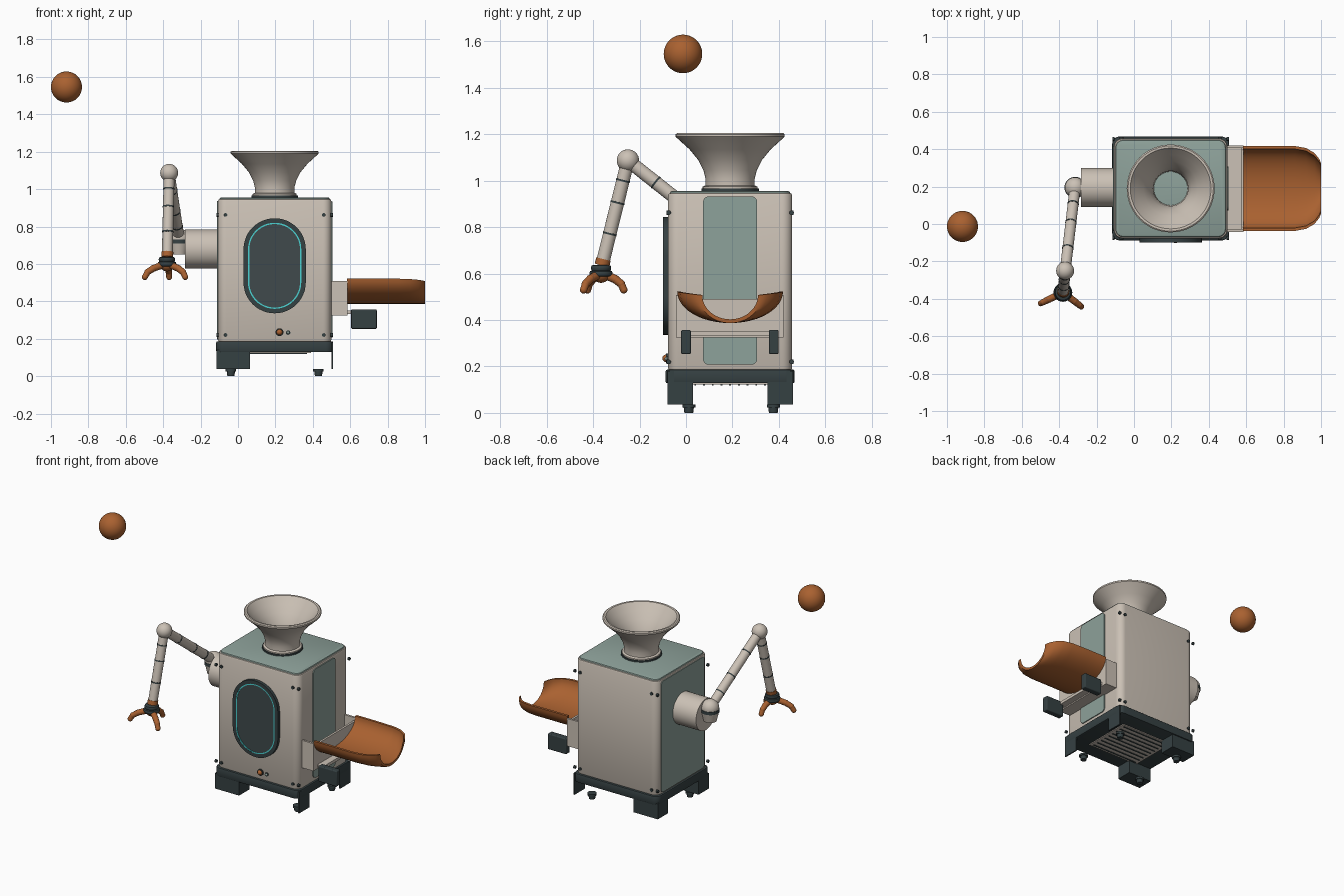
import bpy, bmesh, math
from mathutils import Vector, Matrix

if "Cube" in bpy.data.objects:
    bpy.data.objects.remove(bpy.data.objects["Cube"])

CX, CY = 0.196, 0.19   # vertical axis of the machine


def mat(name, r, g, b):
    m = bpy.data.materials.new(name)
    m.diffuse_color = (r, g, b, 1)
    m.use_nodes = True
    m.node_tree.nodes["Principled BSDF"].inputs["Base Color"].default_value = m.diffuse_color
    return m


BEIGE = mat("warm_beige", 0.60, 0.535, 0.465)
TEAL = mat("sage_teal", 0.27, 0.36, 0.325)
DARK = mat("dark_slate", 0.036, 0.052, 0.055)
GLASS = mat("screen_slate", 0.05, 0.068, 0.072)
ORANGE = mat("copper_orange", 0.40, 0.12, 0.03)
CYAN = mat("bright_cyan", 0.07, 0.65, 0.65)


def finish(name, bm, m, smooth=True):
    bmesh.ops.recalc_face_normals(bm, faces=bm.faces)
    me = bpy.data.meshes.new(name)
    bm.to_mesh(me)
    bm.free()
    me.materials.append(m)
    ob = bpy.data.objects.new(name, me)
    bpy.context.collection.objects.link(ob)
    if smooth:
        bpy.ops.object.select_all(action='DESELECT')
        ob.select_set(True)
        bpy.context.view_layer.objects.active = ob
        bpy.ops.object.shade_smooth_by_angle(angle=math.radians(35))
    return ob


def box(name, x, y, z, m, bevel=0.0):
    """Box from (min, max) pairs."""
    bm = bmesh.new()
    size = [b - a for a, b in (x, y, z)]
    mid = [(a + b) / 2 for a, b in (x, y, z)]
    bmesh.ops.create_cube(bm, size=1, matrix=Matrix.Translation(mid) @ Matrix.Diagonal((*size, 1)))
    ob = finish(name, bm, m)
    if bevel:
        mod = ob.modifiers.new("edge", 'BEVEL')
        mod.width, mod.segments = bevel, 3
    return ob


def outline(w, h, r, n=8):
    """Rounded rectangle outline around the origin."""
    pts = []
    for k, (sx, sy) in enumerate(((1, 1), (-1, 1), (-1, -1), (1, -1))):
        for i in range(n + 1):
            a = math.pi / 2 * (k + i / n)
            pts.append((sx * (w / 2 - r) + r * math.cos(a), sy * (h / 2 - r) + r * math.sin(a)))
    return pts


AXES = {'z': Matrix.Identity(3),
        'y': Matrix(((1, 0, 0), (0, 0, 1), (0, 1, 0))),
        'x': Matrix(((0, 0, 1), (1, 0, 0), (0, 1, 0)))}


def slab(name, centre, w, h, r, depth, m, axis='z', edge=0.0, n=8):
    """Rounded slab centred on a point, with softened rims."""
    bm = bmesh.new()
    d = depth / 2
    layers = [(-d, edge), (-d + edge, 0), (d - edge, 0), (d, edge)] if edge else [(-d, 0), (d, 0)]
    if edge:
        layers[1:1] = [(-d + edge * .3, edge * .3)]
        layers[-1:-1] = [(d - edge * .3, edge * .3)]
    rings = [[bm.verts.new(Vector(centre) + AXES[axis] @ Vector((u, v, t)))
              for u, v in outline(w - 2 * i, h - 2 * i, r - i, n)] for t, i in layers]
    bridge(bm, rings)
    bm.faces.new(rings[0])
    bm.faces.new(rings[-1])
    return finish(name, bm, m)


def bridge(bm, rings, closed=True):
    for a, b in zip(rings, rings[1:]):
        for i in range(len(a) if closed else len(a) - 1):
            j = (i + 1) % len(a)
            bm.faces.new((a[i], a[j], b[j], b[i]))


def frame(name, centre, w, h, r, t, depth, m):
    """Rounded ring lying in the front plane."""
    bm = bmesh.new()
    rings = [[bm.verts.new(Vector(centre) + Vector((u, y, v)))
              for u, v in outline(w - 2 * i, h - 2 * i, r - i, 12)]
             for i, y in ((0, depth), (0, 0), (t, 0), (t, depth))]
    bridge(bm, rings + rings[:1])
    return finish(name, bm, m)


def rod(name, a, b, r1, m, r2=None, seg=24):
    a, b = Vector(a), Vector(b)
    bm = bmesh.new()
    rot = (b - a).to_track_quat('Z', 'Y').to_matrix().to_4x4()
    bmesh.ops.create_cone(bm, cap_ends=True, segments=seg, radius1=r1, radius2=r1 if r2 is None else r2,
                          depth=(b - a).length, matrix=Matrix.Translation((a + b) / 2) @ rot)
    return finish(name, bm, m)


def ball(name, c, r, m, seg=32):
    bm = bmesh.new()
    bmesh.ops.create_uvsphere(bm, u_segments=seg, v_segments=seg // 2, radius=r,
                              matrix=Matrix.Translation(c))
    return finish(name, bm, m)


def lathe(name, profile, m, seg=48):
    bm = bmesh.new()
    rings = [[bm.verts.new((CX + r * math.cos(2 * math.pi * i / seg), CY + r * math.sin(2 * math.pi * i / seg), z))
              for i in range(seg)] for r, z in profile]
    bridge(bm, rings + rings[:1])
    return finish(name, bm, m)


# Cabinet: shell, lid and side panels
slab("cabinet", (CX, CY, 0.565), 0.607, 0.535, 0.045, 0.765, BEIGE, edge=0.012)
slab("lid", (CX, CY, 0.943), 0.59, 0.518, 0.04, 0.026, TEAL, edge=0.01)
slab("chute_side_panel", (0.50, CY, 0.57), 0.233, 0.725, 0.025, 0.012, TEAL, 'x')
slab("arm_side_panel", (-0.108, CY, 0.566), 0.455, 0.74, 0.02, 0.008, TEAL, 'x')

# Base with corner feet
slab("base", (CX, CY, 0.157), 0.625, 0.555, 0.04, 0.058, DARK, edge=0.006)
box("underside_tray", (0.0, 0.39), (0.02, 0.36), (0.123, 0.13), BEIGE)
for i in range(9):
    y = 0.04 + i * 0.0375
    box("underside_slat", (0.02, 0.37), (y - 0.004, y + 0.004), (0.119, 0.124), DARK)
for y0, y1 in ((-0.08, 0.03), (0.35, 0.46)):
    box("corner_block", (-0.114, 0.064), (y0, y1), (0.037, 0.14), DARK)
    box("corner_plate", (0.499, 0.508), (y0, y1), (0.037, 0.18), DARK)
for x in (-0.038, 0.43):
    for y in (0.012, 0.376):
        rod("foot", (x, y, 0), (x, y, 0.024), 0.019, DARK, 0.022)
        rod("foot_collar", (x, y, 0.024), (x, y, 0.037), 0.028, DARK)

# Oval screen with glowing outline
SC = (CX, -0.088, 0.59)
slab("screen", SC, 0.30, 0.475, 0.15, 0.014, GLASS, 'y', n=12)
frame("screen_frame", (SC[0], -0.098, SC[2]), 0.333, 0.508, 0.166, 0.024, 0.022, DARK)
frame("screen_glow", (SC[0], -0.0975, SC[2]), 0.287, 0.462, 0.143, 0.008, 0.006, CYAN)

# Buttons and bolts
rod("button_ring", (0.222, -0.086, 0.235), (0.222, -0.075, 0.235), 0.021, DARK)
ball("button", (0.222, -0.086, 0.235), 0.016, ORANGE, 20)
rod("indicator_ring", (0.268, -0.084, 0.233), (0.268, -0.075, 0.233), 0.012, DARK)
ball("indicator", (0.268, -0.084, 0.233), 0.008, TEAL, 16)
for s in (-1, 1):
    for t in (-1, 1):
        for z in (0.22, 0.862):
            x, y = CX + s * 0.263, CY + t * 0.268
            rod("face_bolt", (x, y - 0.006, z), (x, y + 0.006, z), 0.010, DARK, seg=12)
            x, y = CX + s * 0.305, CY + t * 0.265
            rod("side_bolt", (x - 0.006, y, z), (x + 0.006, y, z), 0.010, DARK, seg=12)

# Hopper
lathe("hopper_collar", [(0.09, 0.952), (0.124, 0.952), (0.124, 0.966), (0.09, 0.966)], DARK)
lathe("hopper", [(0.118, 0.964), (0.118, 0.974), (0.106, 0.98), (0.106, 1.01), (0.115, 1.045), (0.138, 1.09),
                 (0.175, 1.135), (0.228, 1.183), (0.235, 1.19), (0.235, 1.2), (0.228, 1.205), (0.216, 1.204),
                 (0.18, 1.16), (0.145, 1.12), (0.113, 1.07), (0.094, 1.02), (0.09, 0.964)], BEIGE)

# Open-topped chute bracket
Y0, Y1 = -0.042, 0.42
for y in (Y0, Y1 - 0.014):
    box("bracket_side", (0.50, 0.585), (y, y + 0.014), (0.325, 0.508), BEIGE)
box("bracket_floor", (0.50, 0.585), (Y0, Y1), (0.325, 0.338), BEIGE)
box("bracket_end", (0.571, 0.585), (Y0, Y1), (0.325, 0.49), BEIGE)
box("bracket_bar", (0.585, 0.63), (0, 0.38), (0.333, 0.352), BEIGE)
for y in (0.0, 0.378):
    box("bracket_leg", (0.605, 0.742), (y - 0.021, y + 0.021), (0.253, 0.357), DARK, 0.006)

# Chute: half-elliptical trough narrowing at its mouth
bm = bmesh.new()
stations = []
for x, w, top in ((0.583, 0.228, 0.523), (0.72, 0.228, 0.523), (0.86, 0.227, 0.521), (0.92, 0.216, 0.519),
                  (0.965, 0.19, 0.515), (0.99, 0.158, 0.511), (1.0, 0.136, 0.508)):
    ring = []
    for inset, order in ((0, range(25)), (0.016, range(24, -1, -1))):
        for i in order:
            a = math.pi * i / 24
            ring.append(bm.verts.new((x, CY + (w - inset) * math.cos(a),
                                      top - (top - 0.387 - inset) * math.sin(a))))
    stations.append(ring)
bridge(bm, stations)
for ring in (stations[0], stations[-1]):
    for i in range(24):
        bm.faces.new((ring[i], ring[i + 1], ring[48 - i], ring[49 - i]))
finish("chute", bm, ORANGE)

# Arm: drum, shoulder, two ringed limbs
rod("arm_drum", (-0.283, 0.195, 0.68), (-0.10, 0.195, 0.68), 0.104, BEIGE, seg=48)
shoulder, elbow, wrist = Vector((-0.315, 0.195, 0.735)), Vector((-0.368, -0.25, 1.087)), Vector((-0.378, -0.357, 0.655))
ball("shoulder_joint", shoulder, 0.055, BEIGE)
rod("shoulder_band", (-0.315, 0.195, 0.71), (-0.315, 0.195, 0.73), 0.057, DARK, seg=32)
rod("shoulder_cup", (-0.315, 0.195, 0.65), (-0.315, 0.195, 0.71), 0.04, BEIGE, 0.054, seg=32)
ball("elbow_joint", elbow, 0.048, BEIGE)
for a, b, name in ((shoulder, elbow, "upper_arm"), (elbow, wrist, "forearm")):
    rod(name, a, b, 0.029, BEIGE)
    d = (b - a).normalized() * 0.004
    for f in (0.2, 0.42, 0.73):
        p = a.lerp(b, f)
        rod(name + "_ring", p - d, p + d, 0.0305, DARK)

# Hand: wrist rings, palm and three bent fingers
down = (wrist - elbow).normalized()
rod("wrist_cuff", wrist - down * 0.008, wrist + down * 0.02, 0.032, ORANGE)
palm = Vector((-0.38, -0.366, 0.612))
for off, r in ((-0.012, 0.044), (0.012, 0.05)):
    slab("wrist_ring", palm - Vector((0, 0, off)), 2 * r, 2 * r, r - 1e-4, 0.026, DARK, edge=0.01)
ball("palm", palm - Vector((0, 0, 0.012)), 0.04, ORANGE, 24)
for tx, ty in ((-0.118, -0.058), (0.098, -0.075), (0.012, 0.098)):
    pts = [palm + Vector((tx * f, ty * f, z)) for f, z in ((0.2, -0.018), (0.62, -0.036), (0.88, -0.056), (1, -0.082))]
    for i, r in enumerate((0.019, 0.018, 0.0165)):
        rod("finger", pts[i], pts[i + 1], r, ORANGE, r - 0.001, 16)
        ball("finger_joint", pts[i + 1], r - 0.0005, ORANGE, 16)

# Floating ball
ball("floating_ball", (-0.917, -0.013, 1.546), 0.083, ORANGE, 48)
